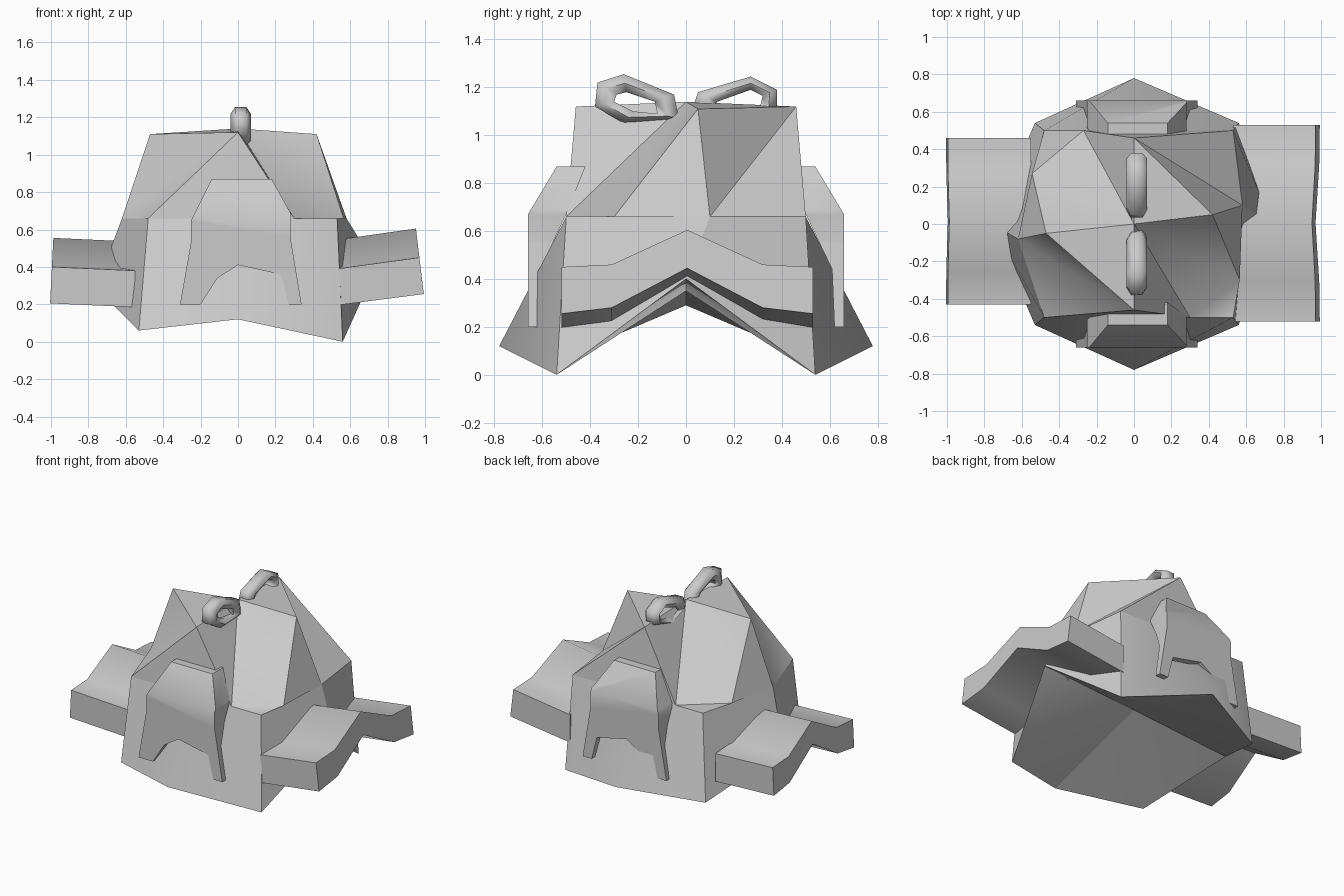
import bpy, bmesh, math
from mathutils import Vector

if "Cube" in bpy.data.objects:
    bpy.data.objects.remove(bpy.data.objects["Cube"])


def finish(name, bm, angle=35, recalc=True):
    if recalc:
        bmesh.ops.recalc_face_normals(bm, faces=bm.faces)
    me = bpy.data.meshes.new(name)
    bm.to_mesh(me)
    bm.free()
    ob = bpy.data.objects.new(name, me)
    bpy.context.collection.objects.link(ob)
    bpy.ops.object.select_all(action='DESELECT')
    ob.select_set(True)
    bpy.context.view_layer.objects.active = ob
    bpy.ops.object.shade_smooth_by_angle(angle=math.radians(angle))
    return ob


def lerp_table(table, z):
    for (z0, y0), (z1, y1) in zip(table, table[1:]):
        if z <= z1:
            return y0 + (y1 - y0) * (z - z0) / (z1 - z0)
    return table[-1][1]


# Skirt: eight-sided wall with a saddle-shaped underside
def make_skirt():
    bm = bmesh.new()
    low = [(0, -.78, .12), (.56, -.54, 0), (.74, 0, .4), (.56, .54, 0),
           (0, .78, .12), (-.53, .54, .06), (-.76, 0, .29), (-.53, -.54, .06)]
    mid = [(0, -.5), (.53, -.5), (.58, .1), (.53, .5),
           (0, .5), (-.48, .5), (-.62, -.08), (-.48, -.5)]
    L = [bm.verts.new(p) for p in low]
    M = [bm.verts.new((x, y, .66)) for x, y in mid]
    c = bm.verts.new((0, 0, .35))
    for i in range(8):
        j = (i + 1) % 8
        bm.faces.new((L[i], L[j], M[j], M[i]))
        bm.faces.new((c, L[j], L[i]))
    finish("skirt", bm, 30, False)


# Crown: two near-identical halves, each with one hollowed and one full corner
def make_crown():
    bm = bmesh.new()
    cen = bm.verts.new((0, 0, 1.14))
    right = [(0, -.46, 1.12), (.3, -.5, .66), (.53, -.5, .66), (.565, -.3, .66),
             (.42, .05, 1.11), (.58, .1, .66), (.53, .5, .66)]
    left = [(0, .46, 1.12), (-.27, .5, .66), (-.48, .5, .66), (-.545, .27, .66),
            (-.47, -.05, 1.11), (-.62, -.08, .66), (-.48, -.5, .66)]
    halves = [[bm.verts.new(p) for p in h] for h in (right, left)]
    for h, other in (halves, halves[::-1]):
        t0, a, corner, b, t1, side, far = h
        t2, a2 = other[0], other[1]
        for tri in ((cen, t0, a), (cen, a, b), (cen, b, t1), (a, corner, b),
                    (t1, b, side), (t1, side, t2), (side, far, t2),
                    (cen, t1, t2), (t2, far, a2)):
            bm.faces.new(tri)
    finish("crown", bm, 40, False)


# Side flaps: chevron cross-section swept outwards
def make_flap(name, half, yc, inner, outer):
    bm = bmesh.new()
    prof = [(-1, 0, -.195), (-.6, .01, -.18), (0, .155, -.16),
            (.6, .01, -.18), (1, 0, -.195)]
    rings = []
    for x, z, lean in (inner, outer):
        up = [(x - lean * h, yc + half * y, z + h) for y, h, d in prof]
        dn = [(x - lean * (h + d), yc + half * y, z + h + d) for y, h, d in prof]
        rings.append([bm.verts.new(p) for p in up + dn[::-1]])
    a, b = rings
    n = len(a)
    for i in range(n):
        j = (i + 1) % n
        bm.faces.new((a[i], a[j], b[j], b[i]))
    for r in rings:
        for k in range(4):
            bm.faces.new((r[k], r[k + 1], r[n - 2 - k], r[n - 1 - k]))
    finish(name, bm, 58)


# Front and back plates: arched outline bent along a side profile
def make_plate(name, sign):
    bm = bmesh.new()
    outline = [(-.31, .2), (-.2, .2), (-.11, .34), (0, .41), (.23, .36), (.27, .2),
               (.34, .2), (.28, .56), (.28, .69), (.18, .87), (-.14, .87),
               (-.25, .65), (-.25, .54)]
    bm.faces.new([bm.verts.new((x, 0, z)) for x, z in outline])
    for z in (.44, .55, .67):
        bmesh.ops.bisect_plane(bm, geom=bm.verts[:] + bm.edges[:] + bm.faces[:],
                               plane_co=(0, 0, z), plane_no=(0, 0, 1))
    front = bm.verts[:]
    res = bmesh.ops.extrude_face_region(bm, geom=bm.faces[:], use_keep_orig=True)
    back = [g for g in res["geom"] if isinstance(g, bmesh.types.BMVert)]
    for vs, tab in ((front, [(.2, .66), (.67, .66), (.87, .54)]),
                    (back, [(.2, .62), (.44, .61), (.67, .5), (.87, .42)])):
        for v in vs:
            v.co.y = sign * lerp_table(tab, v.co.z)
    finish(name, bm, 35)


# Top loops: six-sided tube following irregular outer and inner outlines
def make_loop(name, outer, inner):
    bm = bmesh.new()
    section = [(0, -.03), (.5, -.055), (1, -.035), (1, .035), (.5, .055), (0, .03)]
    rings = []
    for o, i in zip(outer, inner):
        o, i = Vector(o), Vector(i)
        rings.append([bm.verts.new((.015 + x, *o.lerp(i, t))) for t, x in section])
    n = len(rings)
    for k in range(n):
        a, b = rings[k], rings[(k + 1) % n]
        for s in range(6):
            t = (s + 1) % 6
            bm.faces.new((a[s], a[t], b[t], b[s]))
    finish(name, bm, 60)


make_skirt()
make_crown()
make_flap("flap_right", .525, .005, (.53, .39, 0), (.97, .45, .12))
make_flap("flap_left", .445, .015, (-.55, .38, 0), (-.995, .4, -.05))
make_plate("plate_front", -1)
make_plate("plate_back", 1)
make_loop("loop_front",
          [(-.38, 1.12), (-.37, 1.22), (-.26, 1.255), (-.05, 1.17), (-.03, 1.07), (-.26, 1.05)],
          [(-.3, 1.14), (-.29, 1.17), (-.25, 1.18), (-.13, 1.14), (-.12, 1.09), (-.22, 1.1)])
make_loop("loop_back",
          [(.03, 1.12), (.05, 1.18), (.27, 1.245), (.38, 1.19), (.38, 1.11), (.2, 1.04)],
          [(.11, 1.11), (.13, 1.14), (.27, 1.19), (.32, 1.165), (.31, 1.12), (.2, 1.09)])
